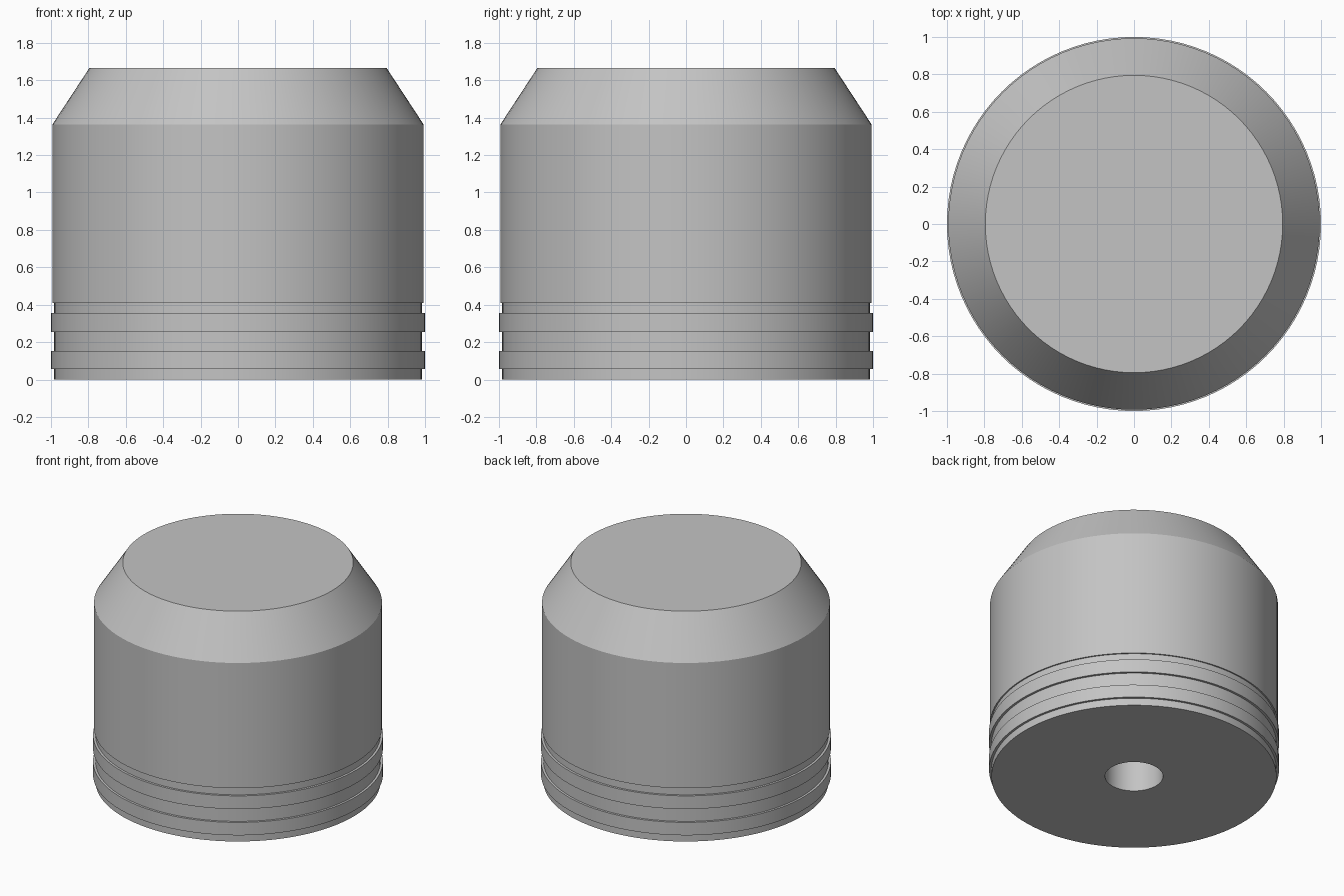
import bpy
import bmesh
import math

SEGMENTS = 96

cube = bpy.data.objects.get("Cube")
if cube:
    bpy.data.objects.remove(cube, do_unlink=True)

grey = bpy.data.materials.new("plain grey")
grey.use_nodes = True
colour = (0.55, 0.55, 0.55, 1)
grey.diffuse_color = colour
grey.node_tree.nodes["Principled BSDF"].inputs["Base Color"].default_value = colour


def lathe(name, profile, closed=False):
    """Spin a (radius, height) profile around the z axis."""
    bm = bmesh.new()
    verts = [bm.verts.new((r, 0, z)) for r, z in profile]
    pairs = list(zip(verts, verts[1:]))
    if closed:
        pairs.append((verts[-1], verts[0]))
    edges = [bm.edges.new(pair) for pair in pairs]
    bmesh.ops.spin(bm, geom=verts + edges, cent=(0, 0, 0), axis=(0, 0, 1),
                   angle=math.tau, steps=SEGMENTS, use_duplicate=False)
    bmesh.ops.remove_doubles(bm, verts=bm.verts, dist=0.0001)
    bmesh.ops.recalc_face_normals(bm, faces=bm.faces)
    mesh = bpy.data.meshes.new(name)
    bm.to_mesh(mesh)
    bm.free()
    mesh.materials.append(grey)
    obj = bpy.data.objects.new(name, mesh)
    bpy.context.collection.objects.link(obj)
    bpy.ops.object.select_all(action="DESELECT")
    obj.select_set(True)
    bpy.context.view_layer.objects.active = obj
    bpy.ops.object.shade_smooth_by_angle(angle=math.radians(25))
    return obj


# Body with a chamfered flat top and a blind bore in the underside
bore_radius, bore_depth = 0.2, 0.8
lathe("body", [(0, bore_depth), (bore_radius, bore_depth), (bore_radius, 0),
               (0.983, 0), (0.983, 0.41), (0.993, 0.41),
               (0.993, 1.363), (0.795, 1.665), (0, 1.665)])

# Two raised sealing bands around the narrower base
for name, low, high in (("lower_band", 0.055, 0.153), ("upper_band", 0.255, 0.355)):
    lathe(name, [(0.975, low), (1, low), (1, high), (0.975, high)], closed=True)
